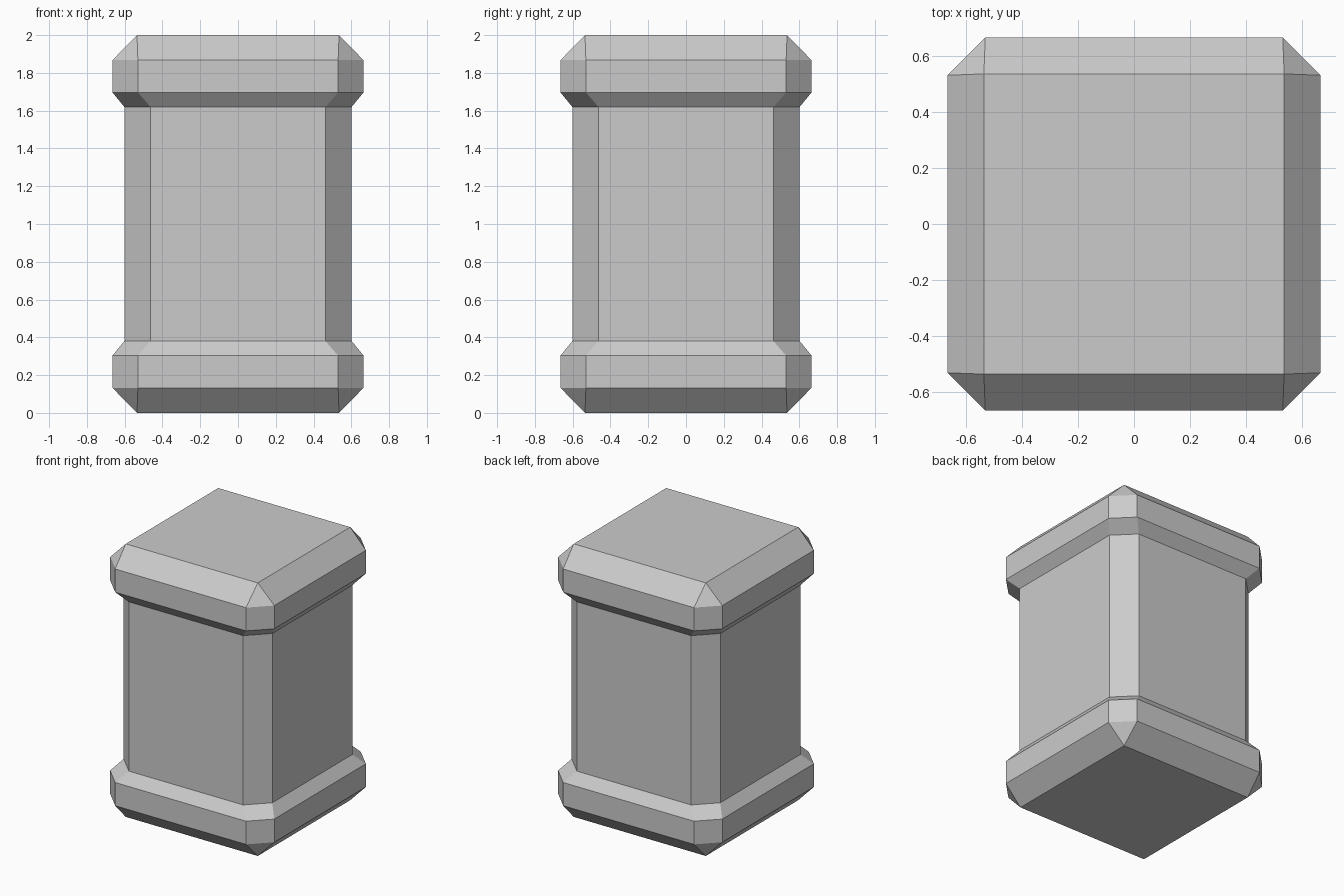
import bpy
import bmesh

if "Cube" in bpy.data.objects:
    bpy.data.objects.remove(bpy.data.objects["Cube"])

# Post profile: (height, half width, half length of the flat side)
# A flat equal to the half width gives sharp square corners.
HALF_PROFILE = [
    (0.00, 0.535, 0.535),
    (0.133, 0.665, 0.53),
    (0.303, 0.665, 0.53),
    (0.38, 0.602, 0.463),
]
HEIGHT = 2.0


def chamfered_square(w, f):
    """Counter-clockwise outline of a square with cut corners."""
    return [(w, -f), (w, f), (f, w), (-f, w),
            (-w, f), (-w, -f), (-f, -w), (f, -w)]


def loft(name, profile):
    """Skin a stack of chamfered squares and close both ends."""
    bm = bmesh.new()
    rings = [[bm.verts.new((x, y, z)) for x, y in chamfered_square(w, f)]
             for z, w, f in profile]
    for low, high in zip(rings, rings[1:]):
        for i in range(8):
            j = (i + 1) % 8
            bm.faces.new((low[i], low[j], high[j], high[i]))
    bm.faces.new(rings[0][::-1])
    bm.faces.new(rings[-1])
    # Sharp corners collapse to single points, leaving corner triangles
    bmesh.ops.remove_doubles(bm, verts=bm.verts[:], dist=0.0005)
    bmesh.ops.recalc_face_normals(bm, faces=bm.faces[:])
    mesh = bpy.data.meshes.new(name)
    bm.to_mesh(mesh)
    bm.free()
    obj = bpy.data.objects.new(name, mesh)
    bpy.context.collection.objects.link(obj)
    return obj


# Base, shaft and cap as one body; the cap mirrors the base
upper = [(HEIGHT - z, w, f) for z, w, f in reversed(HALF_PROFILE)]
loft("stone_post", HALF_PROFILE + upper)
